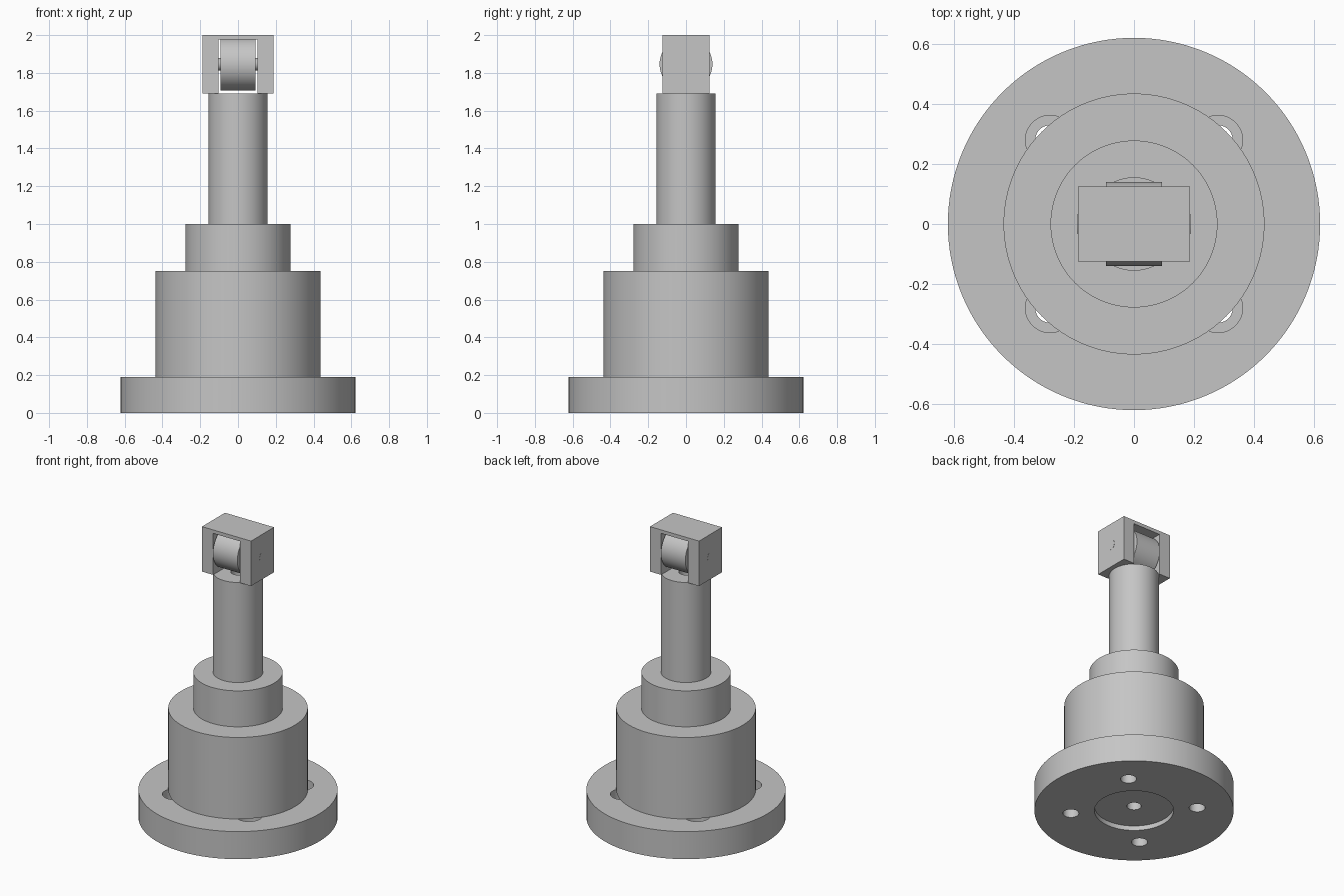
import bpy, bmesh, math
from mathutils import Matrix

cube = bpy.data.objects.get("Cube")
if cube:
    bpy.data.objects.remove(cube, do_unlink=True)

# Single plain steel grey
GREY = (0.56, 0.56, 0.56, 1)
steel = bpy.data.materials.new("steel_grey")
steel.use_nodes = True
steel.diffuse_color = GREY
steel.node_tree.nodes["Principled BSDF"].inputs["Base Color"].default_value = GREY


def finish(name, bm):
    bmesh.ops.recalc_face_normals(bm, faces=bm.faces)
    mesh = bpy.data.meshes.new(name)
    bm.to_mesh(mesh)
    bm.free()
    mesh.materials.append(steel)
    obj = bpy.data.objects.new(name, mesh)
    bpy.context.collection.objects.link(obj)
    return obj


def smooth(obj):
    bpy.ops.object.select_all(action="DESELECT")
    obj.select_set(True)
    bpy.context.view_layer.objects.active = obj
    bpy.ops.object.shade_smooth_by_angle(angle=math.radians(30))


def lathe(name, profile, segments=96, matrix=Matrix()):
    """Spin a closed (radius, height) outline around z, then place it."""
    bm = bmesh.new()
    verts = [bm.verts.new((r, 0, z)) for r, z in profile]
    edges = [bm.edges.new((v, verts[i - 1])) for i, v in enumerate(verts)]
    bmesh.ops.spin(bm, geom=verts + edges, cent=(0, 0, 0), axis=(0, 0, 1),
                   angle=math.tau, steps=segments)
    bmesh.ops.remove_doubles(bm, verts=bm.verts, dist=1e-5)
    bmesh.ops.dissolve_degenerate(bm, edges=bm.edges, dist=1e-6)
    bm.transform(matrix)
    return finish(name, bm)


BORE = 0.045
FLANGE_TOP = 0.19
SHAFT_TOP = 1.69
AXLE_Z = 1.846

# Flange with a shallow centring recess underneath
flange = lathe("flange", [(BORE, 0.032), (0.247, 0.032), (0.247, 0), (0.622, 0),
                          (0.622, FLANGE_TOP), (BORE, FLANGE_TOP)], 128)

# Four counterbored bolt holes
for sx in (-1, 1):
    for sy in (-1, 1):
        cutter = lathe("bolt_hole_cutter",
                       [(0, -0.1), (0.05, -0.1), (0.05, 0.09), (0.083, 0.09),
                        (0.083, 0.3), (0, 0.3)], 48,
                       Matrix.Translation((sx * 0.28, sy * 0.28, 0)))
        cutter.hide_render = True
        cut = flange.modifiers.new("bolt_hole", "BOOLEAN")
        cut.object = cutter
        cut.solver = "EXACT"
        bpy.context.view_layer.objects.active = flange
        bpy.ops.object.modifier_apply(modifier=cut.name)
        bpy.data.objects.remove(cutter, do_unlink=True)
smooth(flange)

# Stepped body, collar and shaft, bored through
smooth(lathe("stepped_column", [(BORE, FLANGE_TOP), (0.436, FLANGE_TOP), (0.436, 0.752),
                                (0.279, 0.752), (0.279, 1), (0.156, 1),
                                (0.156, SHAFT_TOP), (BORE, SHAFT_TOP)]))

# Fork head: upside-down U, extruded front to back
HALF_W, HALF_D, GAP, GAP_TOP = 0.187, 0.125, 0.103, 1.976
right_half = [(HALF_W, 2), (HALF_W, SHAFT_TOP), (GAP, SHAFT_TOP), (GAP, GAP_TOP)]
outline = right_half + [(-x, z) for x, z in reversed(right_half)]
bm = bmesh.new()
face = bm.faces.new([bm.verts.new((x, -HALF_D, z)) for x, z in outline])
extruded = bmesh.ops.extrude_face_region(bm, geom=[face])["geom"]
bmesh.ops.translate(bm, vec=(0, 2 * HALF_D, 0),
                    verts=[v for v in extruded if isinstance(v, bmesh.types.BMVert)])
finish("fork_head", bm)

# Roller and its axle, lying along x
sideways = Matrix.Translation((0, 0, AXLE_Z)) @ Matrix.Rotation(math.pi / 2, 4, "Y")


def sideways_cylinder(name, radius, half):
    smooth(lathe(name, [(0, -half), (radius, -half), (radius, half), (0, half)],
                 64, sideways))


sideways_cylinder("roller", 0.14, 0.093)
sideways_cylinder("axle_pin", 0.033, HALF_W + 0.001)
